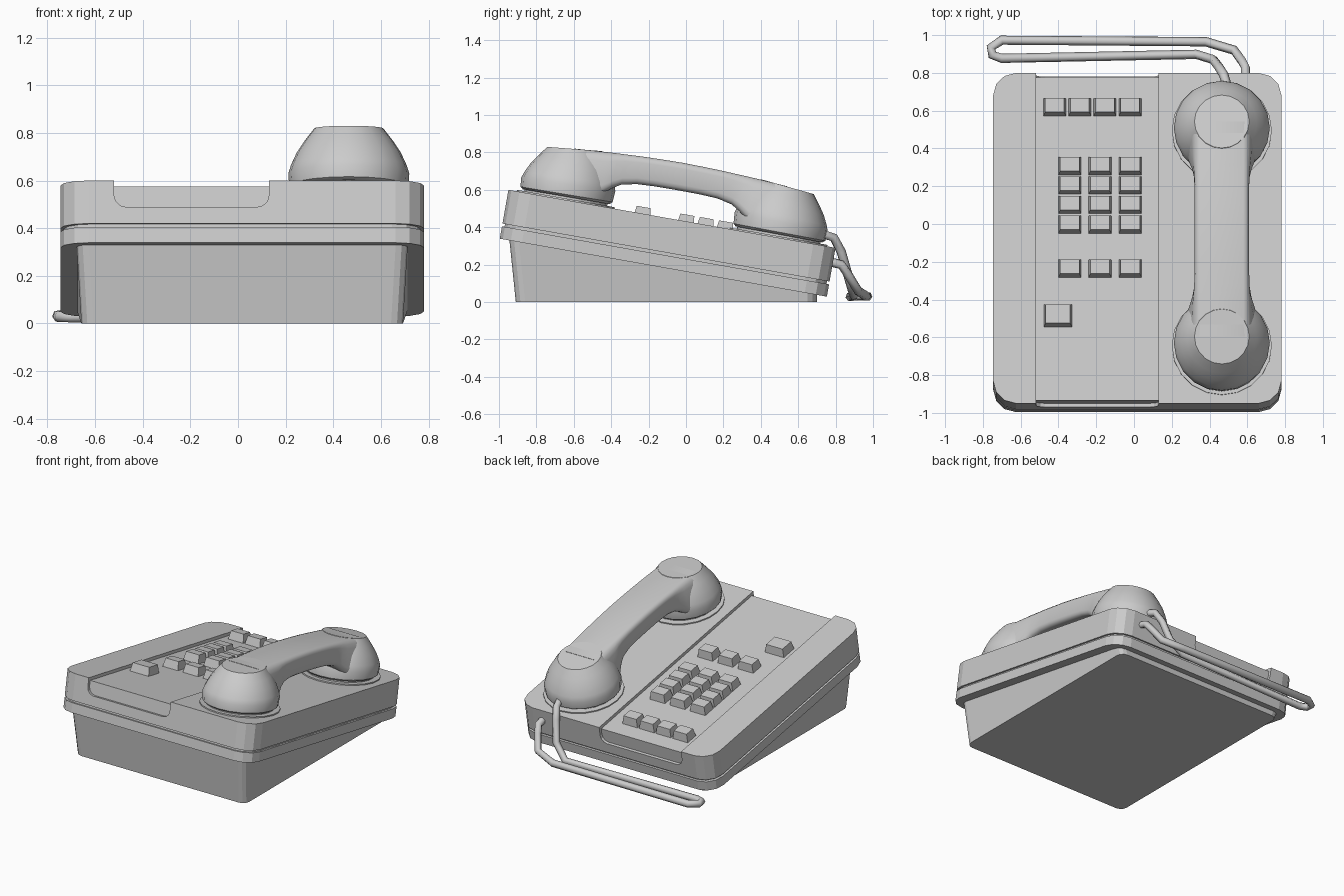
import bpy, bmesh, math
from mathutils import Matrix, Vector

if "Cube" in bpy.data.objects:
    bpy.data.objects.remove(bpy.data.objects["Cube"])

# Tilted frame of the upper body: x across, u along the slope, w above the top face
TILT = Matrix.Translation((0, -0.075, 0.445)) @ Matrix.Rotation(math.radians(-10.05), 4, 'X')
CX = 0.0175      # body centre
HX = 0.465       # handset centre


def rrect(x0, x1, y0, y1, r, n=3):
    """Rounded rectangle outline, counter-clockwise."""
    pts = []
    for cx, cy, a in ((x1 - r, y1 - r, 0), (x0 + r, y1 - r, 90), (x0 + r, y0 + r, 180), (x1 - r, y0 + r, 270)):
        for i in range(n + 1):
            t = math.radians(a + 90 * i / n)
            pts.append((cx + r * math.cos(t), cy + r * math.sin(t)))
    return pts


def loft(name, rings, matrix=None, smooth=None):
    """Skin closed rings of equal length and cap both ends."""
    bm = bmesh.new()
    rows = [[bm.verts.new(p) for p in ring] for ring in rings]
    for a, b in zip(rows, rows[1:]):
        for i in range(len(a)):
            j = (i + 1) % len(a)
            bm.faces.new((a[i], a[j], b[j], b[i]))
    bm.faces.new(rows[0][::-1])
    bm.faces.new(rows[-1])
    bmesh.ops.recalc_face_normals(bm, faces=bm.faces)
    if matrix:
        bm.transform(matrix)
    me = bpy.data.meshes.new(name)
    bm.to_mesh(me)
    bm.free()
    ob = bpy.data.objects.new(name, me)
    bpy.context.collection.objects.link(ob)
    if smooth:
        activate(ob)
        bpy.ops.object.shade_smooth_by_angle(angle=math.radians(smooth))
    return ob


def activate(ob):
    bpy.ops.object.select_all(action='DESELECT')
    ob.select_set(True)
    bpy.context.view_layer.objects.active = ob


def slab(name, w0, w1, inset=0.0):
    pts = rrect(CX - 0.763 + inset, CX + 0.763 - inset, -0.888 + inset, 0.888 - inset, 0.12)
    return loft(name, [[(x, u, w) for x, u in pts] for w in (w0, w1)], TILT)


def cut(target, cutter):
    mod = target.modifiers.new("cut", 'BOOLEAN')
    mod.operation = 'DIFFERENCE'
    mod.solver = 'EXACT'
    mod.object = cutter
    activate(target)
    bpy.ops.object.modifier_apply(modifier=mod.name)
    bpy.data.objects.remove(cutter)


# Upper body in two layers with a shadow groove between
top = slab("top_cover", -0.183, 0.0)
slab("groove", -0.21, -0.175, 0.014)
slab("lower_tray", -0.265, -0.198)

# Key panel channel wrapping over the top, front and back
PX0, PX1 = -0.52, 0.13
end = rrect(PX0, PX1, -0.113, 0.2, 0.05)
for u0, u1 in ((-1.2, -0.868), (0.868, 1.2)):
    cut(top, loft("cutter", [[(x, u, w) for x, w in end] for u in (u0, u1)], TILT))
box = [(PX0, -1.3), (PX1, -1.3), (PX1, 1.3), (PX0, 1.3)]
cut(top, loft("cutter", [[(x, u, w) for x, u in box] for w in (-0.022, 0.3)], TILT))

# Wedge base
bottom = rrect(CX - 0.675, CX + 0.675, -0.91, 0.70, 0.05)
rim = rrect(CX - 0.695, CX + 0.695, -0.945, 0.70, 0.05)
loft("wedge_base", [[(x, y, 0) for x, y in bottom],
                    [(x, y, 0.35 - 0.177 * (y + 1)) for x, y in rim]])


# Tapered keys
def key(name, x, y, sx, sy):
    u = (y + 0.073) / 0.985
    rings = []
    for w, inset in ((-0.03, 0), (0.036, 0.011)):
        a, b = sx / 2 - inset, sy / 2 - inset
        rings.append([(x + i * a, u + j * b, w) for i, j in ((-1, -1), (1, -1), (1, 1), (-1, 1))])
    loft(name, rings, TILT)


for i in range(4):
    key(f"function_key_{i}", -0.42 + 0.133 * i, 0.625, 0.122, 0.097)
for r, y in enumerate((0.313, 0.21, 0.107, 0.003, -0.23)):
    for c in range(3):
        key(f"dial_key_{r}_{c}", -0.34 + 0.16 * c, y, 0.124, 0.097)
key("large_key", -0.403, -0.48, 0.152, 0.122)

# Handset cups: round domes whose flat tops follow the handle, on thin seats
DOME = ((0.235, 0.018), (0.25, 0.03), (0.254, 0.085), (0.243, 0.12), (0.218, 0.175), (0.185, 0.225), (0.145, 0.277))
N = 20
for s, part in ((-1, "front"), (1, "back")):
    rings = []
    for r, w in DOME:
        ring = []
        for i in range(N):
            t = 2 * math.pi * i / N
            v = r * math.cos(t)
            ring.append((HX + r * math.sin(t), s * (0.578 + v), w - 0.1 * v * w / 0.28))
        rings.append(ring)
    loft(part + "_cup", rings, TILT, 40)
    seat = [[(HX + r * math.sin(2 * math.pi * i / N), s * 0.578 + r * math.cos(2 * math.pi * i / N), w)
             for i in range(N)] for r, w in ((0.265, -0.01), (0.265, 0.008), (0.225, 0.008), (0.225, 0.025))]
    loft(part + "_cup_seat", seat, TILT)

# Handle: arched grip, (u, bottom, top, bottom half width, top half width)
HALF = ((0.0, 0.156, 0.305, 0.14, 0.145), (0.12, 0.155, 0.303, 0.14, 0.145), (0.22, 0.15, 0.300, 0.142, 0.145),
        (0.30, 0.132, 0.296, 0.148, 0.146), (0.345, 0.105, 0.294, 0.16, 0.147),
        (0.40, 0.06, 0.291, 0.185, 0.147), (0.578, 0.05, 0.279, 0.215, 0.147))
unit = rrect(-1, 1, 0, 1, 0.22)
stations = [(-h[0],) + h[1:] for h in HALF[:0:-1]] + list(HALF)
rings = []
for u, wb, wt, hb, ht in stations:
    rings.append([(HX + x * (hb + (ht - hb) * k), u, wb + (wt - wb) * k) for x, k in unit])
loft("handle", rings, TILT, 40)

# Cord: from the handset, along the ground behind, looping back into the body
path = ((0.49, 0.74, 0.36), (0.475, 0.79, 0.345), (0.45, 0.83, 0.27), (0.42, 0.87, 0.13), (0.33, 0.898, 0.035),
        (-0.70, 0.877, 0.028), (-0.75, 0.895, 0.03), (-0.757, 0.935, 0.032), (-0.70, 0.973, 0.03),
        (0.38, 0.965, 0.03), (0.53, 0.92, 0.06), (0.57, 0.865, 0.15), (0.59, 0.83, 0.20), (0.592, 0.77, 0.215))
cu = bpy.data.curves.new("cord", 'CURVE')
cu.dimensions = '3D'
cu.bevel_depth = 0.025
cu.bevel_resolution = 1
cu.use_fill_caps = True
sp = cu.splines.new('POLY')
sp.points.add(len(path) - 1)
for p, co in zip(sp.points, path):
    p.co = (*co, 1)
bpy.context.collection.objects.link(bpy.data.objects.new("cord", cu))
